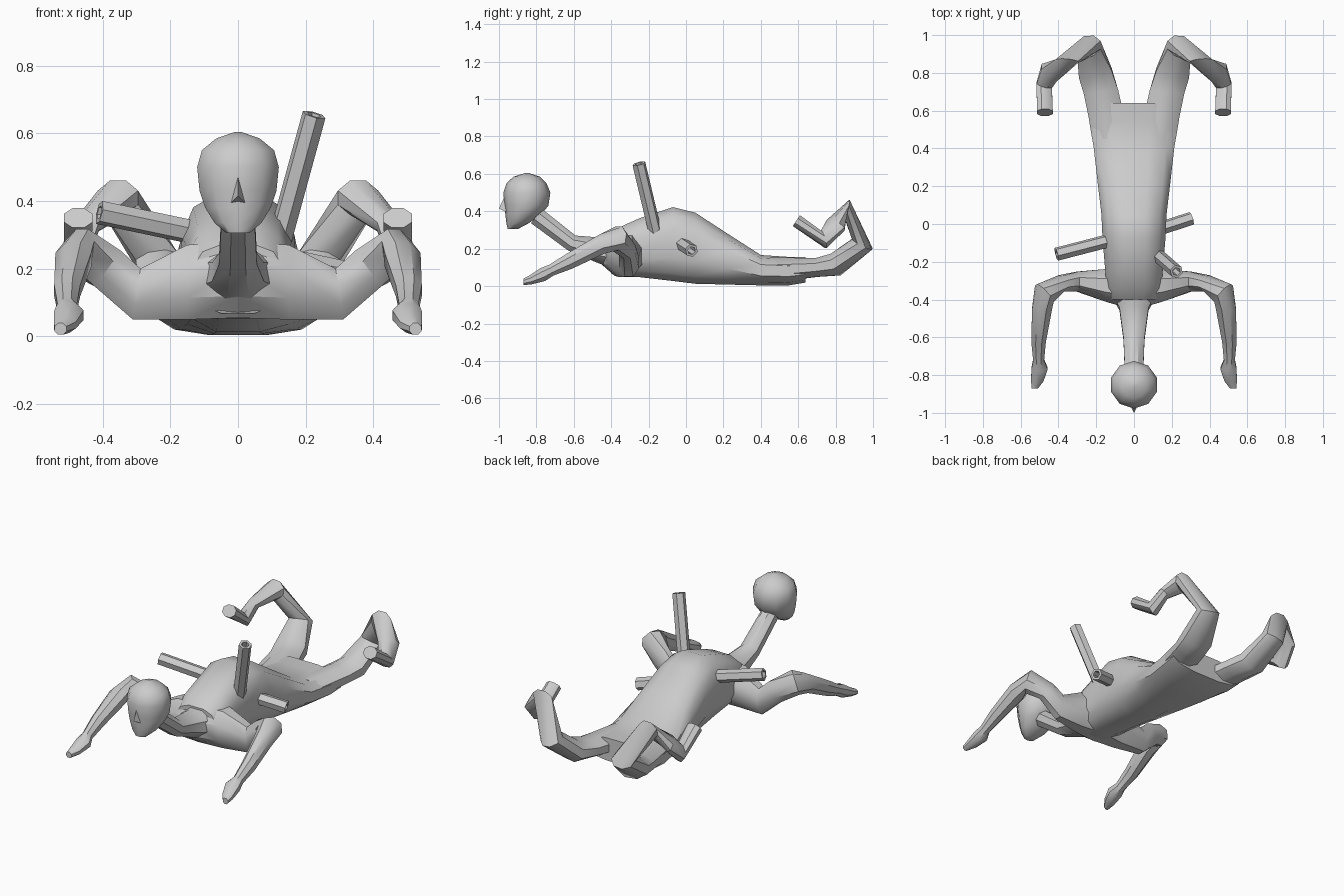
import bpy, bmesh, math
from mathutils import Vector

grey = bpy.data.materials.new("plain_grey")
grey.diffuse_color = (0.6, 0.6, 0.6, 1)


def finish(name, bm, angle=40):
    bmesh.ops.recalc_face_normals(bm, faces=bm.faces)
    mesh = bpy.data.meshes.new(name)
    bm.to_mesh(mesh)
    bm.free()
    mesh.materials.append(grey)
    ob = bpy.data.objects.new(name, mesh)
    bpy.context.collection.objects.link(ob)
    bpy.ops.object.select_all(action='DESELECT')
    ob.select_set(True)
    bpy.context.view_layer.objects.active = ob
    bpy.ops.object.shade_smooth_by_angle(angle=math.radians(angle))
    return ob


def loft(name, rings, sides=8, power=1.0, mirror=1, angle=40):
    """Skin closed rings given as (centre, half axis u, half axis v)."""
    bm = bmesh.new()
    loops = []
    for c, u, v in rings:
        loop = []
        for i in range(sides):
            a = 2 * math.pi * (i + 0.5) / sides
            cu = math.copysign(abs(math.cos(a)) ** power, math.cos(a))
            cv = math.copysign(abs(math.sin(a)) ** power, math.sin(a))
            p = Vector(c) + Vector(u) * cu * 1.04 + Vector(v) * cv * 1.04
            loop.append(bm.verts.new((p.x * mirror, p.y, p.z)))
        loops.append(loop)
    for a, b in zip(loops, loops[1:]):
        for i in range(sides):
            j = (i + 1) % sides
            bm.faces.new((a[i], a[j], b[j], b[i]))
    bm.faces.new(loops[0])
    bm.faces.new(loops[-1])
    return finish(name, bm, angle)


# Torso: y, half width, bottom, top
body = [(-0.40, 0.13, 0.07, 0.27), (-0.34, 0.15, 0.055, 0.32),
        (-0.25, 0.15, 0.05, 0.36), (-0.07, 0.165, 0.03, 0.42),
        (0.05, 0.17, 0.015, 0.39), (0.22, 0.19, 0.01, 0.28),
        (0.40, 0.21, 0.005, 0.165), (0.55, 0.235, 0.005, 0.155),
        (0.64, 0.24, 0.02, 0.155)]
loft("torso", [((0, y, (b + t) / 2), (w, 0, 0), (0, 0, (t - b) / 2))
               for y, w, b, t in body], sides=12, power=0.75)

# Neck
loft("neck", [((0, -0.36, 0.18), (0.13, 0, 0), (0, 0.03, 0.09)),
              ((0, -0.45, 0.19), (0.08, 0, 0), (0, 0.02, 0.07)),
              ((0, -0.61, 0.23), (0.058, 0, 0), (0, 0.02, 0.042)),
              ((0, -0.80, 0.375), (0.05, 0, 0), (0, 0.03, 0.04))])

# Head: z, front y, back y, half width
skull = [(0.305, -0.952, -0.90, 0.035), (0.335, -0.958, -0.845, 0.07),
         (0.38, -0.962, -0.78, 0.098), (0.43, -0.966, -0.74, 0.115),
         (0.50, -0.972, -0.73, 0.122), (0.55, -0.955, -0.75, 0.108),
         (0.585, -0.92, -0.785, 0.065), (0.604, -0.86, -0.84, 0.01)]
loft("head", [((0, (f + b) / 2, z), (w, 0, 0), (0, (b - f) / 2, 0))
              for z, f, b, w in skull], sides=10, angle=60)

# Nose wedge
bm = bmesh.new()
n = [bm.verts.new(p) for p in [(0, -0.965, 0.49), (0.026, -0.95, 0.39),
                               (-0.026, -0.95, 0.39), (0, -1.0, 0.415)]]
for f in [(0, 1, 3), (0, 3, 2), (1, 2, 3), (0, 2, 1)]:
    bm.faces.new([n[i] for i in f])
finish("nose", bm)

# Shoulder, arm and hand
arm = [((0, -0.33, 0.165), (0, 0.13, 0), (0, 0, 0.115)),
       ((0.15, -0.325, 0.16), (0, 0.09, 0), (0, 0, 0.115)),
       ((0.30, -0.305, 0.125), (0, 0.055, 0), (-0.012, 0, 0.078)),
       ((0.385, -0.315, 0.20), (0, 0.045, 0), (-0.04, 0, 0.055)),
       ((0.475, -0.37, 0.255), (0.045, 0.05, 0), (-0.015, 0.01, 0.065)),
       ((0.487, -0.45, 0.225), (0.055, 0, 0), (0, -0.01, 0.055)),
       ((0.505, -0.62, 0.135), (0.040, 0, 0), (0, -0.015, 0.042)),
       ((0.505, -0.72, 0.085), (0.030, 0, 0), (0, -0.012, 0.030)),
       ((0.500, -0.765, 0.062), (0.045, 0, 0), (0, -0.012, 0.036)),
       ((0.512, -0.83, 0.033), (0.034, 0, 0), (0, -0.008, 0.024)),
       ((0.525, -0.87, 0.022), (0.018, 0, 0), (0, 0, 0.018))]

# Thigh, raised shin and hooked foot
leg = [((0.12, 0.45, 0.085), (0.10, 0, 0), (0, 0, 0.07)),
       ((0.175, 0.70, 0.10), (0.095, -0.01, 0), (0, 0, 0.053)),
       ((0.205, 0.80, 0.115), (0.09, -0.02, 0), (0, -0.02, 0.06)),
       ((0.24, 0.943, 0.225), (0.065, -0.005, -0.01), (0, -0.055, 0.028)),
       ((0.355, 0.862, 0.41), (0.062, 0.005, 0), (0, -0.012, -0.052)),
       ((0.45, 0.80, 0.325), (0.040, 0.035, 0), (0, 0.035, -0.030)),
       ((0.475, 0.735, 0.248), (0.042, 0.012, 0), (0, 0.012, -0.046)),
       ((0.472, 0.59, 0.35), (0.044, 0, 0), (0, -0.02, -0.030))]

for side, s in (("right", 1), ("left", -1)):
    loft(side + "_arm", arm, mirror=s)
    loft(side + "_leg", leg, mirror=s)


# Hollow hexagonal tubes stuck in the back and sides
def tube(name, base, tip, r=0.036, sides=6):
    base, tip = Vector(base), Vector(tip)
    d = (tip - base).normalized()
    u = d.orthogonal().normalized()
    v = d.cross(u)
    bm = bmesh.new()
    loops = []
    for p, rad in [(base, r), (tip, r), (tip, r * 0.6), (tip - d * 0.1, r * 0.6)]:
        loops.append([bm.verts.new(p + (u * math.cos(i * math.tau / sides)
                                        + v * math.sin(i * math.tau / sides)) * rad)
                      for i in range(sides)])
    for a, b in zip(loops, loops[1:]):
        for i in range(sides):
            j = (i + 1) % sides
            bm.faces.new((a[i], a[j], b[j], b[i]))
    bm.faces.new(loops[0])
    bm.faces.new(loops[-1])
    finish(name, bm, 30)


tube("upright_tube", (0.125, -0.165, 0.29), (0.225, -0.252, 0.655))
tube("left_tube", (-0.12, -0.085, 0.305), (-0.41, -0.16, 0.366))
tube("right_tube", (0.12, -0.03, 0.23), (0.305, 0.03, 0.19))
